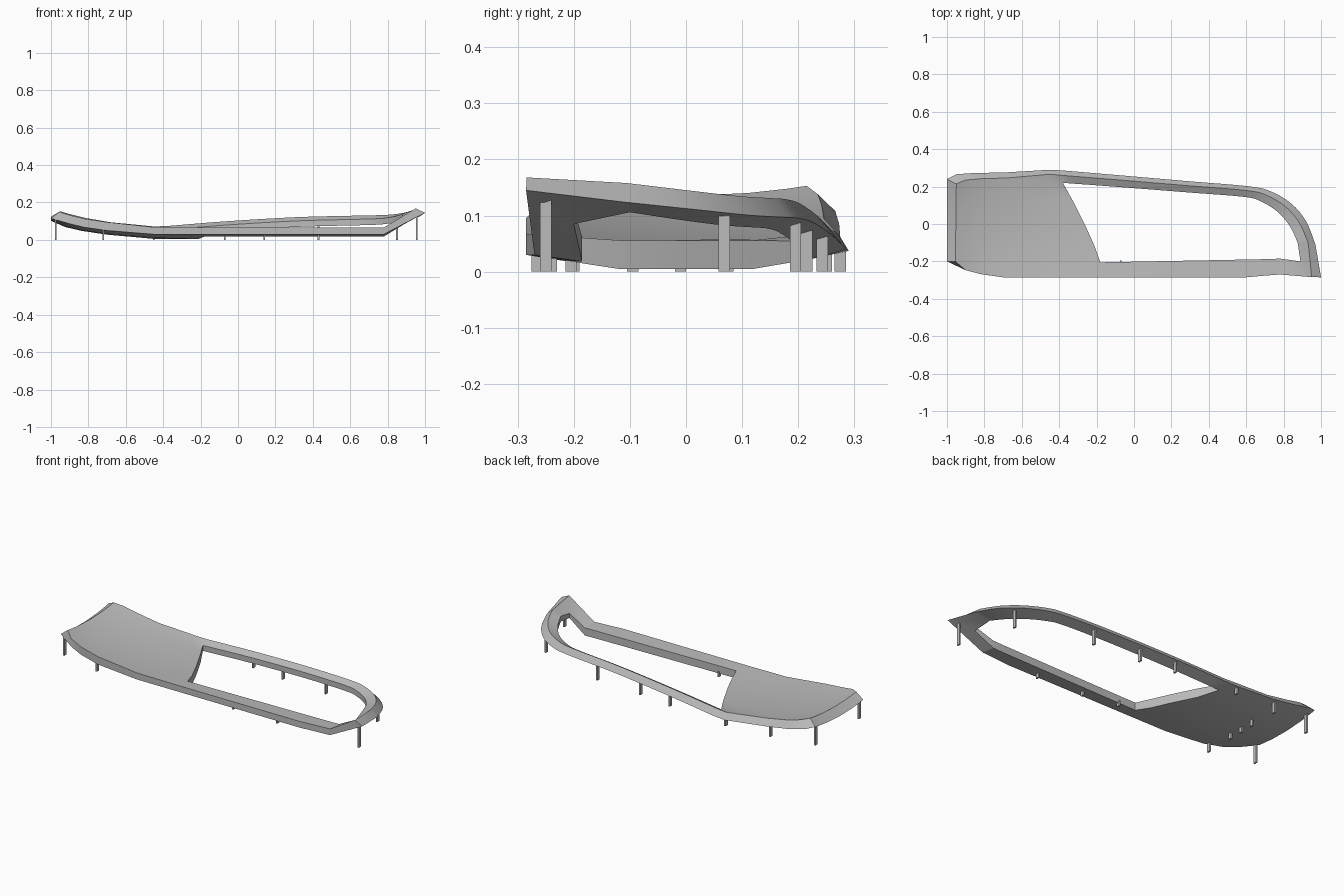
import bpy
import bmesh
from mathutils import Vector

cube = bpy.data.objects.get("Cube")
if cube:
    bpy.data.objects.remove(cube, do_unlink=True)

grey = bpy.data.materials.new("plain grey")
grey.use_nodes = True
grey.diffuse_color = (0.5, 0.5, 0.5, 1)
grey.node_tree.nodes["Principled BSDF"].inputs["Base Color"].default_value = (0.5, 0.5, 0.5, 1)


def finish(bm, name, smooth):
    bmesh.ops.remove_doubles(bm, verts=bm.verts, dist=0.0005)
    bmesh.ops.recalc_face_normals(bm, faces=bm.faces)
    mesh = bpy.data.meshes.new(name)
    bm.to_mesh(mesh)
    bm.free()
    mesh.materials.append(grey)
    obj = bpy.data.objects.new(name, mesh)
    bpy.context.collection.objects.link(obj)
    if smooth:
        bpy.ops.object.select_all(action="DESELECT")
        obj.select_set(True)
        bpy.context.view_layer.objects.active = obj
        bpy.ops.object.shade_smooth_by_angle(angle=0.45)
    return obj


def loft(bm, rows):
    """Skin quads between neighbouring rows of points."""
    grid = [[bm.verts.new(p) for p in row] for row in rows]
    for a, b in zip(grid, grid[1:]):
        for i in range(len(a) - 1):
            bm.faces.new((a[i], a[i + 1], b[i + 1], b[i]))


def spline(points, steps):
    """Pass a smooth curve through tuples of any length."""
    out = []
    last = len(points) - 1
    for i in range(last):
        p, q, r, s = (points[min(max(i + k, 0), last)] for k in (-1, 0, 1, 2))
        for j in range(steps):
            t = j / steps
            out.append([b + t / 2 * (c - a + t * (2 * a - 5 * b + 4 * c - d + t * (3 * (b - c) + d - a)))
                        for a, b, c, d in zip(p, q, r, s)])
    return out + [list(points[-1])]


def sagged(start, end, sag):
    """Row of points across the dish, hanging below its two ends."""
    row = []
    for t in (0, 0.08, 0.25, 0.5, 0.75, 0.9, 1):
        p = Vector(start).lerp(Vector(end), t)
        p.z -= 4 * sag * t * (1 - t)
        row.append(p)
    return row


# Rim sections: outer x, y, z and opening x, y, along the back and round the end
BACK_RIM = [
    (-0.38, 0.286, 0.04, -0.38, 0.22),
    (-0.07, 0.26, 0.065, -0.07, 0.197),
    (0.3, 0.228, 0.087, 0.3, 0.168),
    (0.61, 0.202, 0.095, 0.59, 0.145),
    (0.73, 0.175, 0.097, 0.68, 0.12),
    (0.84, 0.11, 0.101, 0.77, 0.063),
    (0.92, 0.015, 0.111, 0.835, -0.015),
    (0.97, -0.11, 0.124, 0.875, -0.1),
]


def rim_section(ox, oy, oz, tx, ty):
    outer = Vector((ox, oy, oz))
    ridge = outer.lerp(Vector((tx, ty, oz)), 0.4) + Vector((0, 0, 0.034))
    return [outer, ridge, Vector((tx, ty, oz + 0.014)), Vector((tx, ty, oz - 0.018))]


def strip_section(x, y, inner):
    return [Vector((x, y, 0.03)), Vector((x, y, 0.066)),
            Vector((x, inner, 0.062)), Vector((x, inner, 0.018))]


rim = [rim_section(*s) for s in spline(BACK_RIM, 4)]
tip = [Vector(p) for p in ((1, -0.285, 0.145), (0.95, -0.284, 0.168),
                           (0.89, -0.2, 0.112), (0.89, -0.2, 0.085))]
rim.append(tip)
for x, y, inner in ((0.78, -0.27, -0.185), (0.7, -0.276, -0.188), (0.6, -0.285, -0.19), (-0.18, -0.285, -0.205)):
    rim.append(strip_section(x, y, inner))

# Dish edges: outer low point and ridge point at matching stations
BACK_LOW = [(-1, 0.24, 0.125), (-0.95, 0.266, 0.108), (-0.85, 0.273, 0.085),
            (-0.7, 0.275, 0.062), (-0.45, 0.29, 0.037)]
BACK_TOP = [(-0.95, 0.215, 0.153), (-0.9, 0.235, 0.138), (-0.82, 0.242, 0.118),
            (-0.68, 0.246, 0.094), (-0.45, 0.266, 0.072)]
FRONT_LOW = [(-1, -0.2, 0.115), (-0.9, -0.247, 0.086), (-0.82, -0.268, 0.067),
             (-0.7, -0.285, 0.05), (-0.45, -0.285, 0.03)]
FRONT_RISE = (0.035, 0.046, 0.046, 0.045, 0.038)
top_rows, low_rows = [], []
for i in range(len(BACK_LOW)):
    front = Vector(FRONT_LOW[i])
    ridge = front + Vector((0.045 if i == 0 else 0, 0, FRONT_RISE[i]))
    top_rows.append(sagged(BACK_TOP[i], ridge, 0.016))
    low_rows.append(sagged(BACK_LOW[i], front, 0.018 if i == 0 else 0.028))

# Curved edge where the dish meets the opening
first, final = rim[0], rim[-1]
EDGE = ((-0.325, 0.12), (-0.255, -0.02), (-0.21, -0.12))
top_rows.append([first[1], first[2]] + [Vector((x, y, 0.056)) for x, y in EDGE] + [final[2], final[1]])
low_rows.append([first[0], first[3]] + [Vector((x, y, 0.005)) for x, y in EDGE] + [final[3], final[0]])

bm = bmesh.new()
loft(bm, [s + s[:1] for s in rim])
loft(bm, top_rows)
loft(bm, low_rows)
loft(bm, [low_rows[0], top_rows[0]])
loft(bm, [low_rows[-1][1:-1], top_rows[-1][1:-1]])
for side in (0, -1):
    loft(bm, [[r[side] for r in low_rows], [r[side] for r in top_rows]])
finish(bm, "curved_shell", True)

# Support pegs: x, y and top height
PEGS = [
    (0.955, -0.25, 0.14), (0.85, 0.068, 0.105), (0.43, 0.195, 0.095), (0.14, 0.215, 0.083),
    (-0.07, 0.243, 0.068), (-0.45, 0.275, 0.04), (-0.72, 0.25, 0.065), (-0.975, 0.2, 0.125),
    (-0.975, -0.2, 0.12), (-0.72, -0.265, 0.06), (-0.72, -0.095, 0.04), (-0.72, -0.01, 0.035),
    (-0.72, 0.075, 0.04), (-0.07, -0.205, 0.03), (0.14, -0.24, 0.035), (0.43, -0.25, 0.035),
]
for n, (x, y, top) in enumerate(PEGS, 1):
    bm = bmesh.new()
    bmesh.ops.create_cube(bm, size=1)
    for v in bm.verts:
        v.co = (x + v.co.x * 0.009, y + v.co.y * 0.02, (v.co.z + 0.5) * top)
    finish(bm, f"support_peg_{n}", False)
